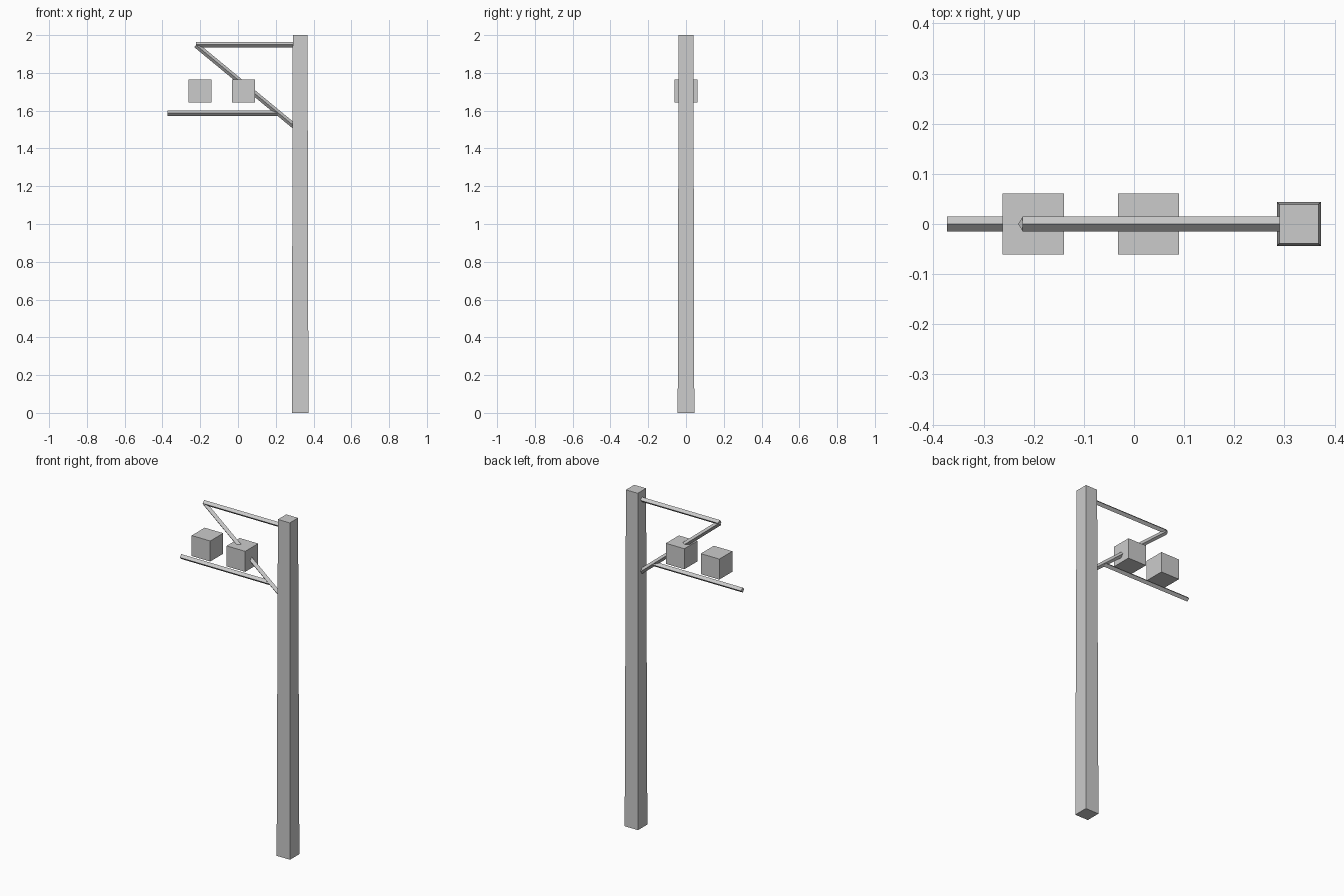
import bpy
import bmesh
from mathutils import Vector
from math import pi, sqrt

if "Cube" in bpy.data.objects:
    bpy.data.objects.remove(bpy.data.objects["Cube"], do_unlink=True)

# One plain grey for everything
grey = bpy.data.materials.new("plain_grey")
grey.use_nodes = True
grey.diffuse_color = (0.6, 0.6, 0.6, 1)
grey.node_tree.nodes["Principled BSDF"].inputs["Base Color"].default_value = grey.diffuse_color


def finish(name):
    ob = bpy.context.object
    ob.name = ob.data.name = name
    ob.data.materials.append(grey)
    return ob


def bar(name, start, end, radius=0.0145):
    """Four-sided bar standing on its edge between two (x, z) points."""
    a, b = Vector((start[0], 0, start[1])), Vector((end[0], 0, end[1]))
    axis = b - a
    bpy.ops.mesh.primitive_cylinder_add(
        vertices=4, radius=radius, depth=axis.length, location=(a + b) / 2,
        rotation=(0, Vector((0, 0, 1)).angle(axis), 0))
    return finish(name)


def lamp_box(name, x):
    bpy.ops.mesh.primitive_cube_add(size=0.122, location=(x, 0, 1.704))
    return finish(name)


# Square post, slightly tapered
bpy.ops.mesh.primitive_cone_add(
    vertices=4, radius1=0.044 * sqrt(2), radius2=0.039 * sqrt(2), depth=2,
    location=(0.329, 0, 1))
post = finish("post")
bm = bmesh.new()
bm.from_mesh(post.data)
for v in bm.verts:
    half = 0.044 if v.co.z < 0 else 0.039
    # Turn the corners so the sides face along x and y
    corner = Vector((v.co.x - v.co.y, v.co.x + v.co.y)).normalized() * half * sqrt(2)
    turned = Vector((1 if corner.x > 0 else -1, 1 if corner.y > 0 else -1)) * half
    v.co.x, v.co.y = turned
bm.to_mesh(post.data)
bm.free()

# Bracket bars
bar("top_arm", (-0.222, 1.949), (0.31, 1.949))
bar("diagonal_brace", (-0.222, 1.947), (0.31, 1.508))
bar("lower_arm", (-0.373, 1.587), (0.212, 1.587))

# Hanging boxes
lamp_box("outer_box", -0.201)
lamp_box("inner_box", 0.029)
